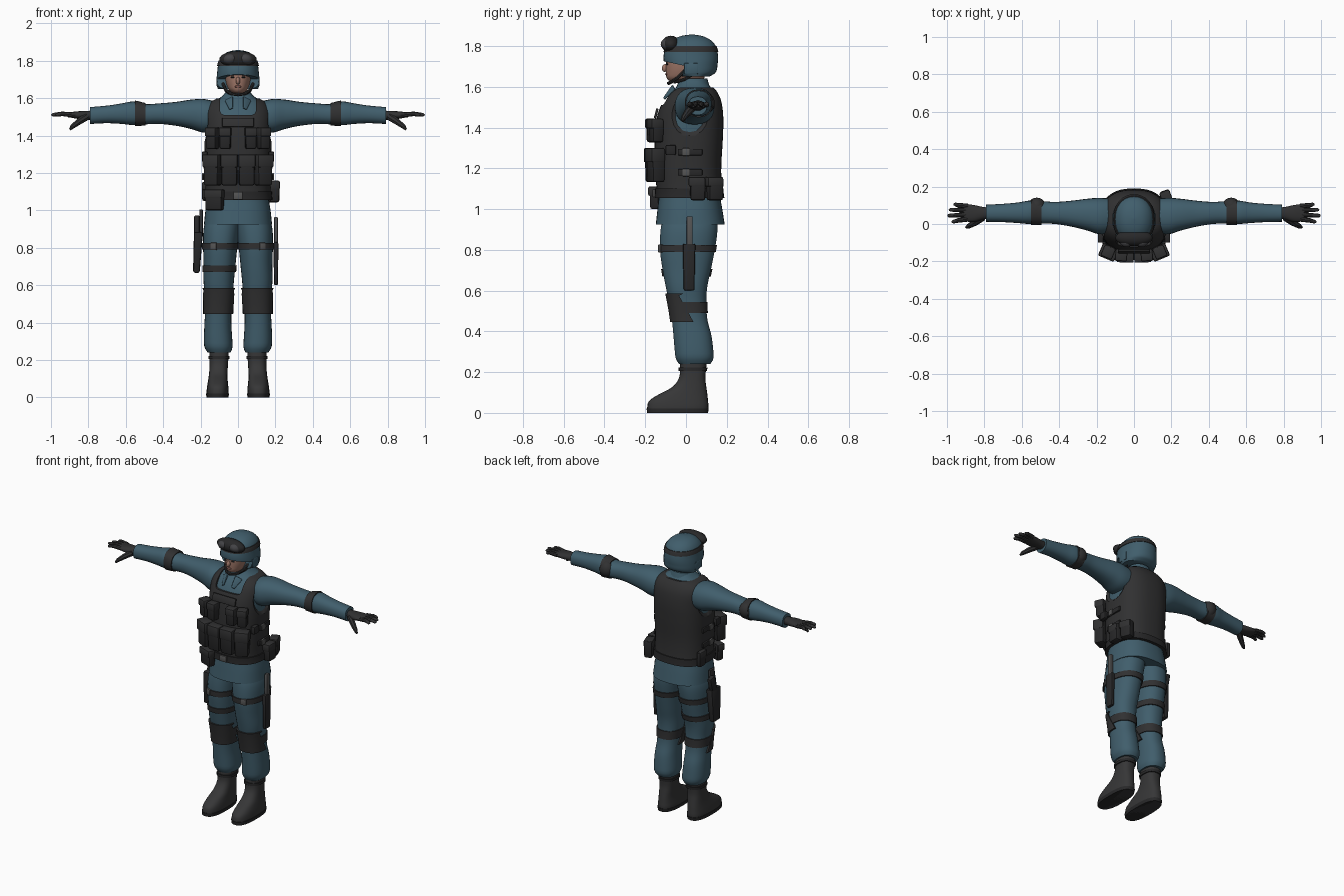
import bpy, bmesh, math
from mathutils import Vector, Matrix, Euler

if "Cube" in bpy.data.objects:
    bpy.data.objects.remove(bpy.data.objects["Cube"])

def material(name, rgb):
    m = bpy.data.materials.new(name)
    m.diffuse_color = (*rgb, 1)
    m.use_nodes = True
    m.node_tree.nodes["Principled BSDF"].inputs["Base Color"].default_value = m.diffuse_color
    return m

BLUE = material("blue cloth", (0.052, 0.112, 0.150))
GEAR = material("dark gear", (0.030, 0.030, 0.031))
POUCH = material("black pouch", (0.021, 0.021, 0.022))
BOOT = material("boot leather", (0.037, 0.037, 0.038))
SKIN = material("skin", (0.34, 0.18, 0.135))
LIP = material("lips", (0.24, 0.10, 0.085))
GREY = material("grey buckle", (0.09, 0.09, 0.09))
LENS = material("goggle lens", (0.055, 0.055, 0.06))

def add(name, bm, mat):
    bmesh.ops.recalc_face_normals(bm, faces=bm.faces)
    me = bpy.data.meshes.new(name)
    bm.to_mesh(me)
    bm.free()
    me.materials.append(mat)
    ob = bpy.data.objects.new(name, me)
    bpy.context.collection.objects.link(ob)
    return ob

def section(rows, t):
    """Smoothly interpolated cross-section bounds at position t."""
    i = 0
    while i < len(rows) - 2 and t > rows[i + 1][0]:
        i += 1
    p, q = rows[i], rows[i + 1]
    a, b = rows[max(i - 1, 0)], rows[min(i + 2, len(rows) - 1)]
    h = q[0] - p[0]
    u = (t - p[0]) / h
    out = []
    for k in range(1, 5):
        m0 = (q[k] - a[k]) / (q[0] - a[0]) * h
        m1 = (b[k] - p[k]) / (b[0] - p[0]) * h
        out.append((2*u**3 - 3*u*u + 1)*p[k] + (u**3 - 2*u*u + u)*m0
                   + (3*u*u - 2*u**3)*q[k] + (u**3 - u*u)*m1)
    return out

def loft(name, rows, mat, t0=None, t1=None, grow=0.0, rings=24, sides=28,
         power=2.3, axis='z', side=1):
    """Skin of rounded sections; rows are (t, a0, a1, b0, b1)."""
    t0 = rows[0][0] if t0 is None else t0
    t1 = rows[-1][0] if t1 is None else t1
    bm = bmesh.new()
    prev = None
    for r in range(rings + 1):
        t = t0 + (t1 - t0) * r / rings
        a0, a1, b0, b1 = section(rows, t)
        ring = []
        for j in range(sides):
            w = 2 * math.pi * j / sides
            c, s = math.cos(w), math.sin(w)
            a = (a0 + a1)/2 + ((a1 - a0)/2 + grow) * math.copysign(abs(c)**(2/power), c)
            b = (b0 + b1)/2 + ((b1 - b0)/2 + grow) * math.copysign(abs(s)**(2/power), s)
            co = (a*side, b, t) if axis == 'z' else (t*side, a, b)
            ring.append(bm.verts.new(co))
        if prev:
            for j in range(sides):
                k = (j + 1) % sides
                bm.faces.new((prev[j], prev[k], ring[k], ring[j]))
        else:
            bm.faces.new(ring)
        prev = ring
    bm.faces.new(prev)
    return add(name, bm, mat)

def box(name, c, size, mat, rot=(0, 0, 0), bevel=0.008, taper=1.0):
    bm = bmesh.new()
    bmesh.ops.create_cube(bm, size=1)
    for v in bm.verts:
        k = taper if v.co.z < 0 else 1
        v.co = Vector((v.co.x*size[0]*k, v.co.y*size[1]*k, v.co.z*size[2]))
    if bevel:
        bmesh.ops.bevel(bm, geom=bm.edges[:], offset=bevel, segments=2, affect='EDGES', profile=0.5)
    bm.transform(Matrix.Translation(c) @ Euler(rot).to_matrix().to_4x4())
    return add(name, bm, mat)

def ball(name, c, r, mat, rot=(0, 0, 0)):
    bm = bmesh.new()
    bmesh.ops.create_uvsphere(bm, u_segments=24, v_segments=14, radius=1)
    bm.transform(Matrix.Translation(c) @ Euler(rot).to_matrix().to_4x4() @ Matrix.Diagonal((*r, 1)))
    return add(name, bm, mat)

def tube(name, pts, radii, mat):
    cu = bpy.data.curves.new(name, 'CURVE')
    cu.dimensions, cu.bevel_depth, cu.bevel_resolution, cu.use_fill_caps = '3D', 1, 2, True
    sp = cu.splines.new('POLY')
    sp.points.add(len(pts) - 1)
    for p, co, r in zip(sp.points, pts, radii):
        p.co, p.radius = (*co, 1), r
    cu.materials.append(mat)
    ob = bpy.data.objects.new(name, cu)
    bpy.context.collection.objects.link(ob)

def cut(ob, cutter):
    m = ob.modifiers.new("cut", 'BOOLEAN')
    m.operation, m.object, m.solver = 'DIFFERENCE', cutter, 'EXACT'
    bpy.context.view_layer.update()
    me = bpy.data.meshes.new_from_object(ob.evaluated_get(bpy.context.evaluated_depsgraph_get()))
    ob.modifiers.clear()
    ob.data = me
    bpy.data.objects.remove(cutter)

# shirt and vest
torso = [(z, -x, x, f, b) for z, x, f, b in (
    (0.925, .182, -.148, .19), (1.0, .174, -.14, .178), (1.08, .162, -.132, .165),
    (1.2, .162, -.138, .16), (1.35, .166, -.14, .168), (1.45, .166, -.13, .17),
    (1.53, .163, -.10, .16), (1.575, .14, -.07, .14), (1.605, .09, -.04, .115), (1.63, .068, -.03, .10))]
loft("shirt", torso, BLUE, rings=40, sides=40, power=2.5)
vest = loft("vest", torso, GEAR, 1.06, 1.598, 0.013, 36, 48, 2.5)
for s in (1, -1):
    cut(vest, ball("armhole", (s*.24, .02, 1.475), (.10, .15, .145), GEAR))
cut(vest, box("neck_opening", (0, -.12, 1.61), (.19, .26, .20), GEAR, bevel=.02))
loft("belt", torso, POUCH, 1.055, 1.10, 0.02, 4, 40, 2.5)
loft("collar", [(1.575, -.088, .088, -.058, .125), (1.605, -.075, .075, -.045, .115),
                (1.64, -.066, .066, -.03, .105)], BLUE, rings=6)
for s in (1, -1):
    box("lapel", (s*.042, -.083, 1.57), (.05, .012, .075), BLUE, (-.62, s*.45, s*.3), .004, .45)
    for z in (1.18, 1.28):
        box("side_strap", (s*.179, .02, z), (.014, .12, .032), POUCH, bevel=.004)
        box("side_buckle", (s*.187, 0, z), (.012, .035, .038), GREY, bevel=.004)

# chest pouches, each with a flap
def pouch(name, c, size, turn=0):
    box(name, c, size, POUCH, (0, 0, turn), .012, .94)
    d = Euler((0, 0, turn)).to_matrix() @ Vector((0, -.005, 0))
    box(name + "_flap", (c[0] + d.x, c[1] + d.y, c[2] + size[2]*.3),
        (size[0]*1.04, size[1]*1.02, size[2]*.42), GEAR, (0, 0, turn), .008)

for s in (1, -1):
    pouch("upper_inner_pouch", (s*.068, -.162, 1.385), (.062, .062, .115), s*.08)
    pouch("upper_outer_pouch", (s*.136, -.146, 1.385), (.062, .062, .115), s*.4)
    pouch("lower_inner_pouch", (s*.046, -.165, 1.215), (.088, .07, .165), s*.04)
    pouch("lower_outer_pouch", (s*.135, -.148, 1.215), (.088, .07, .165), s*.4)
    box("side_clip", (s*.178, -.075, 1.29), (.03, .05, .05), POUCH, bevel=.006)
box("chest_panel", (0, -.146, 1.47), (.17, .012, .05), GEAR, (-.25, 0, 0), .004)
pouch("belt_front_pouch", (-.125, -.142, 1.055), (.10, .05, .11), -.35)
box("belt_buckle", (0, -.158, 1.078), (.05, .012, .04), GREY, bevel=.004)
for y in (.058, .142):
    pouch("belt_side_pouch", (.195 - (y > .1)*.022, y, 1.10), (.055, .078, .115), (y > .1)*.35)
pouch("belt_left_pouch", (-.178, .09, 1.10), (.03, .07, .10))

# trousers, knee pads and boots
leg = [(.24, .04, .162, -.035, .12), (.265, .03, .178, -.05, .135), (.30, .03, .182, -.055, .135),
       (.38, .035, .18, -.062, .125), (.46, .035, .176, -.07, .105), (.55, .028, .178, -.085, .10),
       (.62, .022, .184, -.10, .105), (.70, .014, .184, -.115, .122), (.80, .004, .186, -.128, .142),
       (.90, -.01, .184, -.125, .155), (.98, -.02, .165, -.11, .15)]
boot = [(0, .054, .166, -.188, .105), (.03, .05, .168, -.19, .11), (.06, .052, .165, -.18, .108),
        (.09, .055, .16, -.135, .105), (.125, .056, .155, -.07, .10), (.17, .054, .152, -.035, .095),
        (.23, .05, .152, -.03, .10), (.27, .05, .155, -.03, .105)]
for s in (1, -1):
    loft("trouser_leg", leg, BLUE, rings=44, sides=30, side=s)
    loft("knee_strap", leg, GEAR, .49, .545, .006, 4, 30, side=s)
    pad = loft("knee_pad", leg, GEAR, .445, .585, .010, 8, 30, side=s)
    cut(pad, box("pad_cutter", (s*.1, .17, .515), (.3, .3, .3), GEAR, (.5, 0, 0), 0))
    loft("boot", boot, BOOT, rings=30, sides=28, power=2.6, side=s)
    loft("boot_sole", boot, POUCH, 0, .022, .003, 2, 28, 2.6, side=s)
    loft("boot_cuff", boot, POUCH, .205, .222, .006, 3, 28, 2.6, side=s)
    loft("thigh_strap", leg, GEAR, .79, .825, .007, 3, 30, side=s)
    box("strap_buckle", (s*.13, -.125, .807), (.035, .014, .04), GREY, (0, 0, s*.4), .004)
loft("lower_thigh_strap", leg, GEAR, .67, .705, .007, 3, 30, side=-1)

# thigh holster with pistol, and knife sheath
box("holster", (-.217, .01, .775), (.048, .10, .22), POUCH, (0, .05, 0), .012, .75)
box("holster_hanger", (-.197, .01, .93), (.018, .05, .15), GEAR, bevel=.005)
box("pistol_grip", (-.22, .035, .915), (.03, .05, .11), POUCH, (-.25, 0, 0), .008)
box("knife_sheath", (.203, .015, .715), (.026, .062, .23), POUCH, bevel=.008, taper=.85)
box("knife_handle", (.203, .018, .89), (.020, .030, .15), GREY, bevel=.006)

# sleeves, elbow pads and gloves
arm = [(.08, -.04, .13, 1.43, 1.57), (.18, -.055, .14, 1.415, 1.595), (.25, -.035, .135, 1.435, 1.592),
       (.33, -.015, .125, 1.452, 1.58), (.42, 0, .118, 1.462, 1.572), (.49, .002, .122, 1.46, 1.568),
       (.56, .0, .125, 1.456, 1.582), (.62, .005, .115, 1.462, 1.572), (.70, .01, .108, 1.466, 1.56),
       (.79, .012, .103, 1.462, 1.552)]
palm = [(.765, .03, .088, 1.482, 1.535), (.80, .026, .09, 1.484, 1.532), (.85, .012, .10, 1.488, 1.53),
        (.89, .012, .106, 1.495, 1.526), (.91, .018, .104, 1.498, 1.524)]
for s in (1, -1):
    loft("sleeve", arm, BLUE, rings=40, sides=24, axis='x', side=s)
    loft("elbow_band", arm, GEAR, .495, .55, .006, 4, 24, axis='x', side=s)
    ball("elbow_pad", (s*.52, .095, 1.52), (.048, .046, .052), GEAR)
    loft("glove", palm, GEAR, rings=12, sides=16, axis='x', side=s)
    for y0, y1, tip in ((.026, .012, .975), (.05, .045, .998), (.074, .076, .99), (.096, .105, .965)):
        tube("finger", [(s*.89, y0, 1.511), (s*.94, (y0 + y1)/2, 1.516), (s*(tip - .008), y1, 1.511),
                        (s*tip, y1, 1.510)], (.0135, .012, .0095, .004), GEAR)
    tube("thumb", [(s*.81, .035, 1.50), (s*.85, .008, 1.475), (s*.885, -.012, 1.448), (s*.898, -.018, 1.432)],
         (.02, .018, .013, .006), GEAR)

# head and face
head = [(z, -x, x, f, b) for z, x, f, b in (
    (1.57, .052, -.015, .095), (1.612, .048, -.02, .09), (1.628, .036, -.078, .085), (1.645, .05, -.095, .09),
    (1.67, .061, -.098, .10), (1.70, .068, -.099, .105), (1.73, .071, -.098, .11), (1.77, .07, -.09, .11))]
loft("head", head, SKIN, rings=30, sides=28, power=2.2)
ball("nose", (0, -.102, 1.693), (.012, .016, .02), SKIN, (-.3, 0, 0))
ball("mouth", (0, -.096, 1.662), (.02, .006, .006), LIP)
for s in (1, -1):
    ball("eye", (s*.028, -.092, 1.712), (.012, .006, .0045), POUCH)
    ball("eyebrow", (s*.028, -.093, 1.724), (.017, .007, .003), POUCH, (0, s*.12, 0))
    tube("chin_strap", [(s*.082, -.005, 1.68), (s*.066, -.04, 1.645), (s*.035, -.075, 1.622), (0, -.085, 1.618)],
         (.009, .008, .008, .009), GEAR)
    tube("rear_strap", [(s*.082, .05, 1.67), (s*.062, -.01, 1.635), (s*.04, -.06, 1.622)], (.007,)*3, GEAR)

# helmet with goggles
shell = [(z, -x, x, f, b) for z, x, f, b in (
    (1.65, .108, -.035, .115), (1.67, .114, -.09, .145), (1.71, .114, -.106, .155), (1.75, .110, -.11, .157),
    (1.79, .104, -.10, .150), (1.82, .089, -.078, .132), (1.842, .064, -.045, .10), (1.853, .036, -.01, .066),
    (1.857, .006, .024, .034))]
helmet = loft("helmet", shell, BLUE, rings=44, sides=36, power=2.15)
cut(helmet, box("face_opening", (0, -.16, 1.64), (.4, .27, .19), BLUE, (-.22, 0, 0), 0))
loft("goggle_strap", shell, GEAR, 1.772, 1.80, .004, 5, 36, 2.15)
ball("goggle_frame", (0, -.074, 1.808), (.10, .045, .043), POUCH, (-.2, 0, 0))
for s in (1, -1):
    ball("goggle_lens", (s*.043, -.092, 1.808), (.037, .032, .028), LENS, (-.2, s*.2, s*.3))
    box("ear_cover", (s*.108, .025, 1.69), (.014, .07, .055), BLUE, bevel=.006)

# turn curves into meshes and smooth everything but hard edges
bpy.ops.object.select_all(action='SELECT')
bpy.context.view_layer.objects.active = vest
bpy.ops.object.convert(target='MESH')
bpy.ops.object.shade_smooth_by_angle(angle=math.radians(40))
